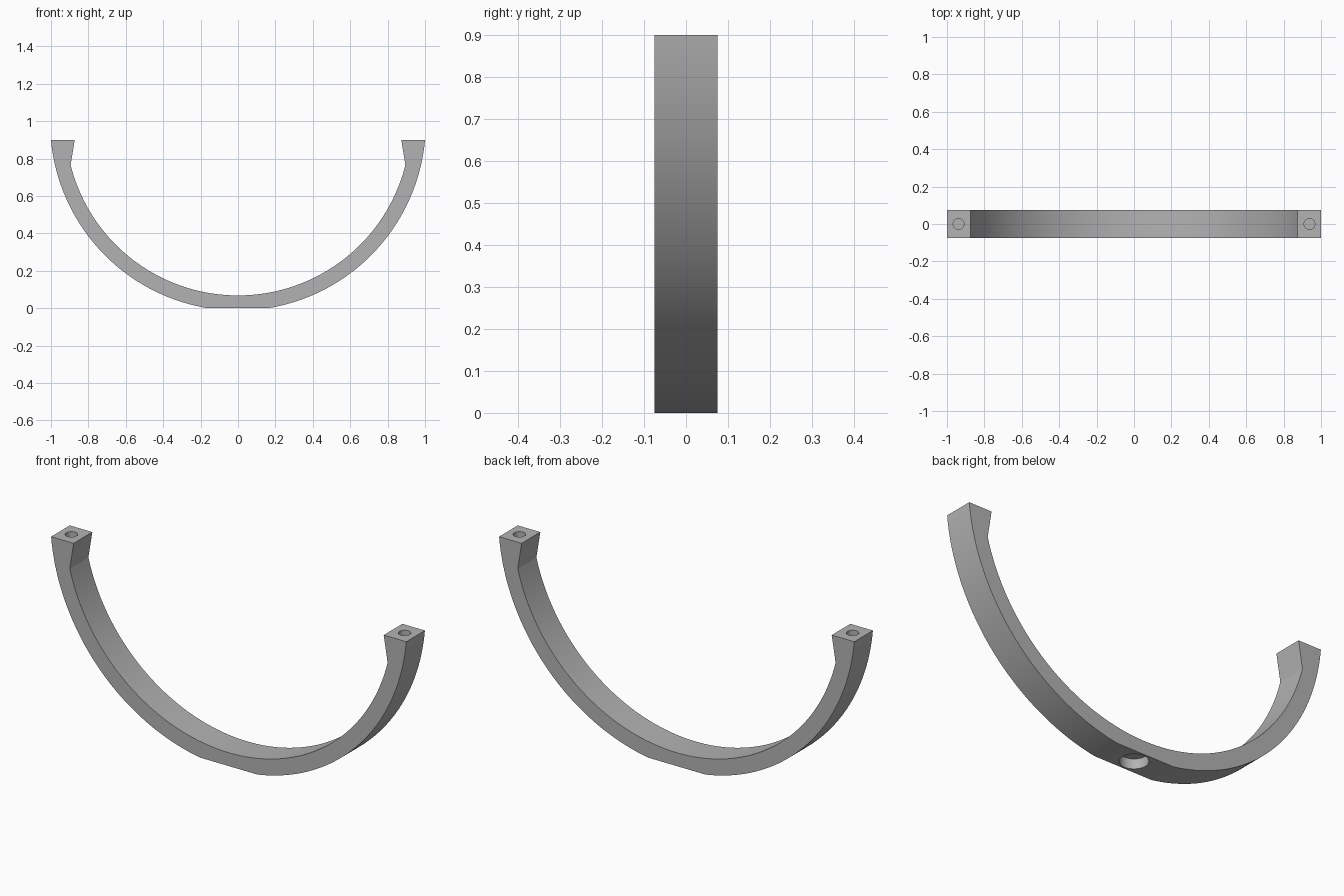
import bpy, bmesh, math
from mathutils import Matrix

cube = bpy.data.objects.get("Cube")
if cube:
    bpy.data.objects.remove(cube, do_unlink=True)

HALF_DEPTH = 0.075
CENTRE_Z = 0.991
OUTER_R, INNER_R = 1.004, 0.923
TOP_Z = 0.9
STEPS = 72

grey = bpy.data.materials.new("plain grey")
grey.use_nodes = True
colour = (0.45, 0.45, 0.45, 1)
grey.diffuse_color = colour
grey.node_tree.nodes["Principled BSDF"].inputs["Base Color"].default_value = colour


def add_object(name, bm):
    bmesh.ops.recalc_face_normals(bm, faces=bm.faces)
    mesh = bpy.data.meshes.new(name)
    bm.to_mesh(mesh)
    bm.free()
    mesh.materials.append(grey)
    obj = bpy.data.objects.new(name, mesh)
    bpy.context.collection.objects.link(obj)
    return obj


def arc(radius, start, end):
    """Points on a circle about the arch centre, angle measured from straight down."""
    angles = [start + (end - start) * i / STEPS for i in range(STEPS + 1)]
    return [(radius * math.sin(a), CENTRE_Z - radius * math.cos(a)) for a in angles]


def drill(target, x, z_low, z_high, radius):
    """Cut a vertical blind hole."""
    bm = bmesh.new()
    bmesh.ops.create_cone(bm, cap_ends=True, segments=32, radius1=radius, radius2=radius,
                          depth=z_high - z_low,
                          matrix=Matrix.Translation((x, 0, (z_low + z_high) / 2)))
    cutter = add_object("hole_cutter", bm)
    cutter.hide_render = True
    mod = target.modifiers.new("hole", "BOOLEAN")
    mod.operation = "DIFFERENCE"
    mod.solver = "EXACT"
    mod.object = cutter
    bpy.context.view_layer.objects.active = target
    bpy.ops.object.modifier_apply(modifier=mod.name)
    bpy.data.objects.remove(cutter, do_unlink=True)


# Arch profile: outer arcs with a flat foot, inner arc, thickened ends
foot = math.acos(CENTRE_Z / OUTER_R)
tip = math.acos((CENTRE_Z - TOP_Z) / OUTER_R)
inner_end = math.acos((CENTRE_Z - 0.765) / INNER_R)
profile = arc(OUTER_R, -tip, -foot) + arc(OUTER_R, foot, tip)
profile += [(0.873, TOP_Z)] + arc(INNER_R, inner_end, -inner_end) + [(-0.873, TOP_Z)]

bm = bmesh.new()
face = bm.faces.new([bm.verts.new((x, -HALF_DEPTH, z)) for x, z in profile])
swept = bmesh.ops.extrude_face_region(bm, geom=[face])["geom"]
bmesh.ops.translate(bm, vec=(0, 2 * HALF_DEPTH, 0),
                    verts=[g for g in swept if isinstance(g, bmesh.types.BMVert)])
arch = add_object("curved_bracket", bm)

# Blind holes in both ends and under the foot
for side in (-1, 1):
    drill(arch, side * 0.938, TOP_Z - 0.1, TOP_Z + 0.1, 0.029)
drill(arch, 0, -0.1, 0.05, 0.065)

bpy.ops.object.select_all(action="DESELECT")
arch.select_set(True)
bpy.context.view_layer.objects.active = arch
bpy.ops.object.shade_smooth_by_angle(angle=math.radians(20))
